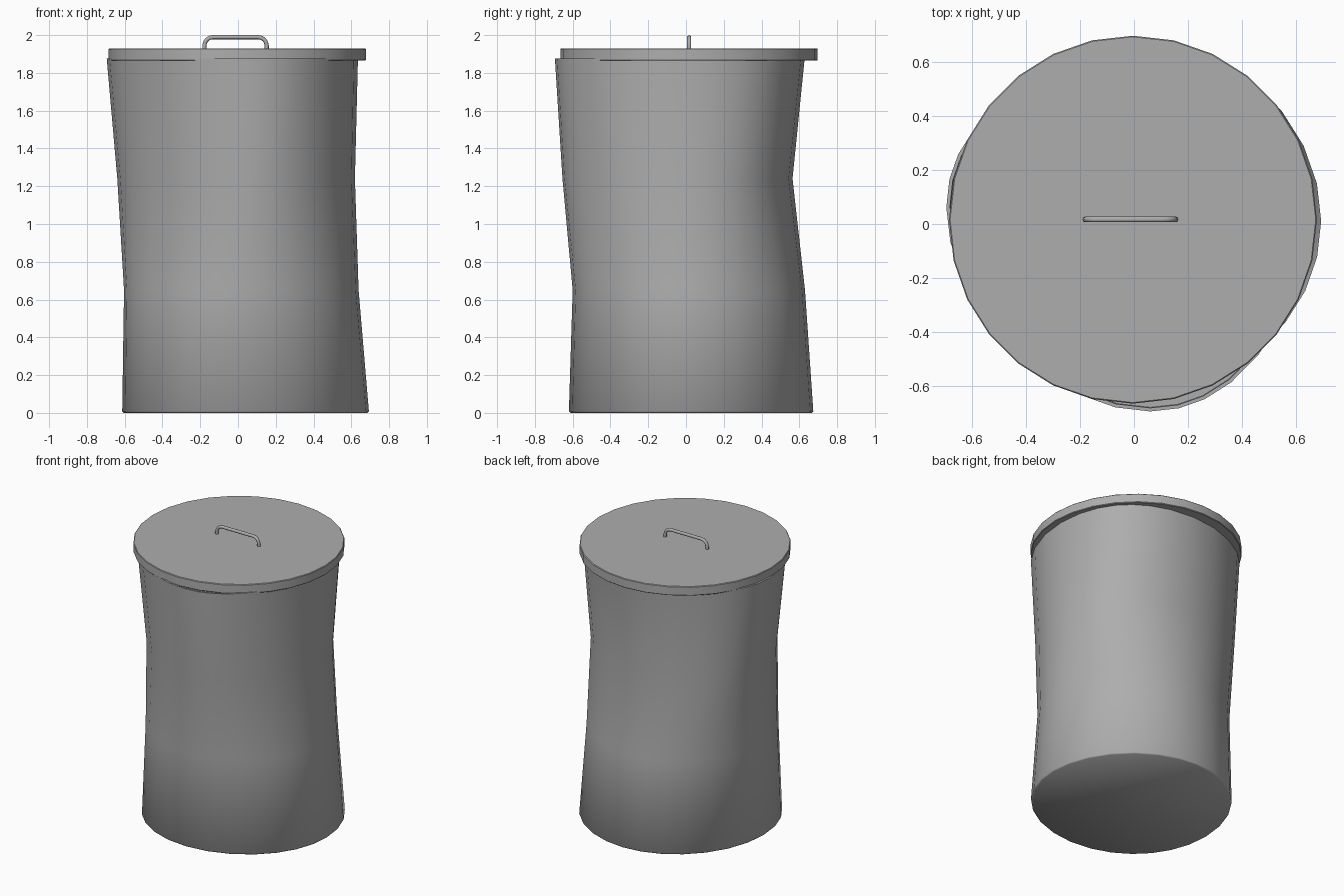
import bpy, bmesh
from math import sin, cos, pi, radians
from mathutils import Vector

if "Cube" in bpy.data.objects:
    bpy.data.objects.remove(bpy.data.objects["Cube"])

SIDES = 28
grey = bpy.data.materials.new("dark_grey")
grey.diffuse_color = (0.42, 0.42, 0.42, 1)
grey.use_nodes = True
grey.node_tree.nodes["Principled BSDF"].inputs["Base Color"].default_value = grey.diffuse_color


def finish(obj, angle=35):
    obj.data.materials.append(grey)
    bpy.ops.object.select_all(action='DESELECT')
    obj.select_set(True)
    bpy.context.view_layer.objects.active = obj
    bpy.ops.object.shade_smooth_by_angle(angle=radians(angle))


def loft(name, rings):
    """Skin a stack of point rings and cap both ends."""
    bm = bmesh.new()
    loops = [[bm.verts.new(p) for p in ring] for ring in rings]
    for low, high in zip(loops, loops[1:]):
        n = len(low)
        for i in range(n):
            j = (i + 1) % n
            bm.faces.new((low[i], low[j], high[j], high[i]))
    bm.faces.new(loops[0][::-1])
    bm.faces.new(loops[-1])
    bmesh.ops.recalc_face_normals(bm, faces=bm.faces)
    mesh = bpy.data.meshes.new(name)
    bm.to_mesh(mesh)
    bm.free()
    obj = bpy.data.objects.new(name, mesh)
    bpy.context.collection.objects.link(obj)
    return obj


def warped_ring(z, r, cx, cy, a2=0, b2=0, a3=0, b3=0):
    """Circle with an offset centre, slight oval and slight three-lobed warp."""
    pts = []
    for i in range(SIDES):
        t = 2 * pi * i / SIDES
        h = (r + cx * cos(t) + cy * sin(t) + a2 * cos(2 * t) + b2 * sin(2 * t)
             + a3 * cos(3 * t) + b3 * sin(3 * t))
        d = (-cx * sin(t) + cy * cos(t) - 2 * a2 * sin(2 * t) + 2 * b2 * cos(2 * t)
             - 3 * a3 * sin(3 * t) + 3 * b3 * cos(3 * t))
        pts.append((h * cos(t) - d * sin(t), h * sin(t) + d * cos(t), z))
    return pts


# Dented body: four warped rings, softened bottom edge, crisp rim dropping inside the lid
bottom = (0.036, 0.021, 0.003, 0.004, 0.004, -0.006)
rim = (-0.012, -0.014, 0.002, -0.009, -0.018, 0.019)
body = loft("bin_body", [
    warped_ring(0.0, 0.642, *bottom),
    warped_ring(0.008, 0.65, *bottom),
    warped_ring(0.65, 0.618, 0.0175, 0.015, 0.003, 0.0, 0.0, 0.0),
    warped_ring(1.24, 0.619, -0.002, -0.021, 0.01, -0.021, -0.008, 0.024),
    warped_ring(1.875, 0.663, *rim),
    warped_ring(1.875, 0.650, *rim),
    warped_ring(1.855, 0.648, *rim),
])
finish(body, 60)

# Lid disc with a thin chamfer and flat top
lid_profile = [(0.677, 1.865), (0.681, 1.869), (0.681, 1.926), (0.677, 1.93)]
lid = loft("lid", [warped_ring(z, r, -0.004, 0.016) for r, z in lid_profile])
finish(lid, 35)

# Handle: bent rod with rounded corners
LEFT, RIGHT, TOP, BEND, ROD, Y = -0.178, 0.152, 1.989, 0.045, 0.011, 0.017
path = [(LEFT, 1.92, pi / 2)]
for cx, start in ((LEFT + BEND, pi), (RIGHT - BEND, pi / 2)):
    for k in range(5):
        a = start - k * pi / 8
        path.append((cx + BEND * cos(a), TOP - BEND + BEND * sin(a), a - pi / 2))
path.append((RIGHT, 1.92, -pi / 2))
rod = []
for x, z, heading in path:
    side = Vector((-sin(heading), 0, cos(heading)))
    rod.append([Vector((x, Y, z)) + ROD * (cos(t) * side + sin(t) * Vector((0, 1, 0)))
                for t in (2 * pi * i / 10 for i in range(10))])
finish(loft("lid_handle", rod), 50)
